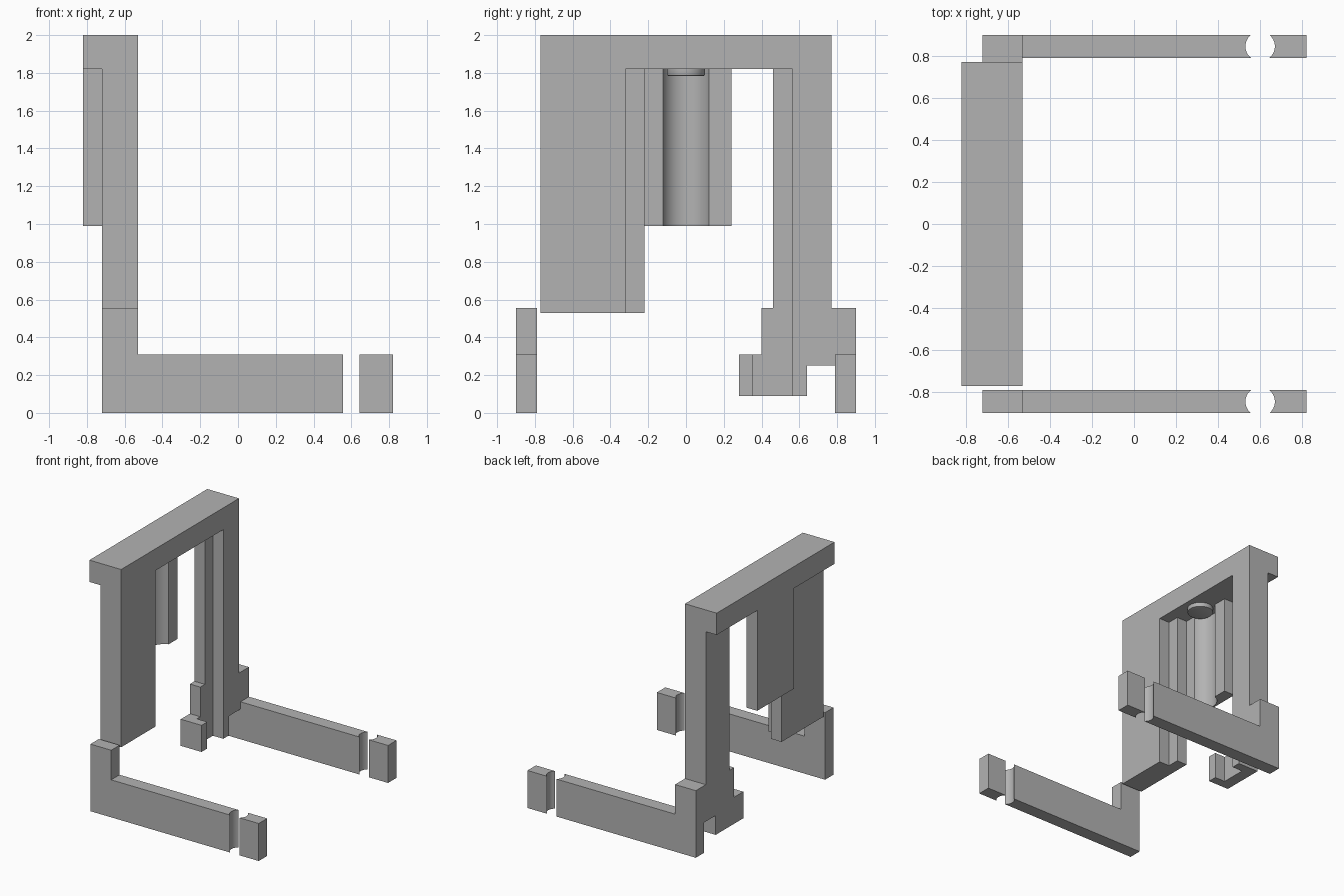
import bpy, bmesh
from math import sin, cos, asin, pi

cube = bpy.data.objects.get("Cube")
if cube:
    bpy.data.objects.remove(cube, do_unlink=True)

grey = bpy.data.materials.new("plain grey")
grey.use_nodes = True
colour = (0.45, 0.45, 0.45, 1)
grey.diffuse_color = colour
grey.node_tree.nodes["Principled BSDF"].inputs["Base Color"].default_value = colour

# Shared depths of the frame along x
BACK, REAR, STEP, FRONT = -0.82, -0.72, -0.625, -0.53
MID = (BACK + FRONT) / 2
BEAM_Z = 1.82


def finish(name, bm, smooth=False):
    bmesh.ops.recalc_face_normals(bm, faces=bm.faces)
    mesh = bpy.data.meshes.new(name)
    bm.to_mesh(mesh)
    bm.free()
    mesh.materials.append(grey)
    ob = bpy.data.objects.new(name, mesh)
    bpy.context.collection.objects.link(ob)
    if smooth:
        bpy.ops.object.select_all(action="DESELECT")
        ob.select_set(True)
        bpy.context.view_layer.objects.active = ob
        bpy.ops.object.shade_smooth_by_angle()
    return ob


def prism(name, outline, z0, z1, smooth=False):
    """Extrude an (x, y) outline from z0 up to z1."""
    bm = bmesh.new()
    face = bm.faces.new([bm.verts.new((x, y, z0)) for x, y in outline])
    side = bmesh.ops.extrude_face_region(bm, geom=[face])["geom"]
    top = [v for v in side if isinstance(v, bmesh.types.BMVert)]
    bmesh.ops.translate(bm, verts=top, vec=(0, 0, z1 - z0))
    return finish(name, bm, smooth)


def rect(x0, x1, y0, y1):
    return [(x0, y0), (x1, y0), (x1, y1), (x0, y1)]


def arc(cx, cy, r, a0, a1, n=20):
    steps = [a0 + (a1 - a0) * i / n for i in range(n + 1)]
    return [(cx + r * cos(a), cy + r * sin(a)) for a in steps]


def ell(y0, y1):
    """Stepped section, thin from y0 and full depth up to y1."""
    return [(REAR, y0), (STEP, y0), (STEP, 0.565), (FRONT, 0.565),
            (FRONT, y1), (REAR, y1)]


def channel(y1):
    """U section with a lip at its inner end."""
    return [(REAR, 0.28), (FRONT, 0.28), (FRONT, 0.355), (STEP, 0.355),
            (STEP, 0.565), (FRONT, 0.565), (FRONT, y1), (REAR, y1)]


# Top beam and wide side panel
prism("top_beam", rect(BACK, FRONT, -0.77, 0.77), BEAM_Z, 2)
prism("side_panel", [(REAR, -0.77), (FRONT, -0.77), (FRONT, -0.32),
                     (STEP, -0.32), (STEP, -0.22), (REAR, -0.22)], 0.53, BEAM_Z)

# Narrow pillar with its stepped foot
prism("pillar", ell(0.46, 0.77), 0.555, BEAM_Z)
prism("pillar_bracket", ell(0.40, 0.79), 0.31, 0.555)
prism("foot_upper", channel(0.79), 0.25, 0.31)
prism("foot_lower", channel(0.64), 0.09, 0.25)

# Back slab with a round groove down its front
R = 0.13
edge = pi - asin((MID - REAR) / R) - pi / 2
groove = arc(MID, 0, R, pi - edge, pi + edge, 28)
prism("back_slab", [(BACK, -0.24), (BACK, 0.24), (REAR, 0.24)] + groove
      + [(REAR, -0.24)], 0.99, BEAM_Z, smooth=True)

# Round peg under the beam, with a softened lower rim
bm = bmesh.new()
bmesh.ops.create_cone(bm, cap_ends=True, segments=48, radius1=0.1, radius2=0.1, depth=0.036)
rim = [e for e in bm.edges if all(v.co.z < 0 for v in e.verts)]
bmesh.ops.bevel(bm, geom=rim, offset=0.006, segments=2, affect="EDGES", profile=0.5)
bmesh.ops.translate(bm, verts=bm.verts, vec=(MID, 0, 1.802))
finish("peg", bm, smooth=True)

# Two base arms, each cut through by a round hole near the tip
HOLE, HOLE_R, HALF = 0.6, 0.07, 0.055
a = asin(HALF / HOLE_R)
for side, cy in (("right", -0.845), ("left", 0.845)):
    y0, y1 = cy - HALF, cy + HALF
    prism(side + "_arm_post", rect(REAR, FRONT, y0, y1), 0, 0.555)
    prism(side + "_arm", [(FRONT, y1), (FRONT, y0)]
          + arc(HOLE, cy, HOLE_R, pi + a, pi - a), 0, 0.31, smooth=True)
    prism(side + "_arm_tip", [(0.82, y0), (0.82, y1)]
          + arc(HOLE, cy, HOLE_R, a, -a), 0, 0.31, smooth=True)
